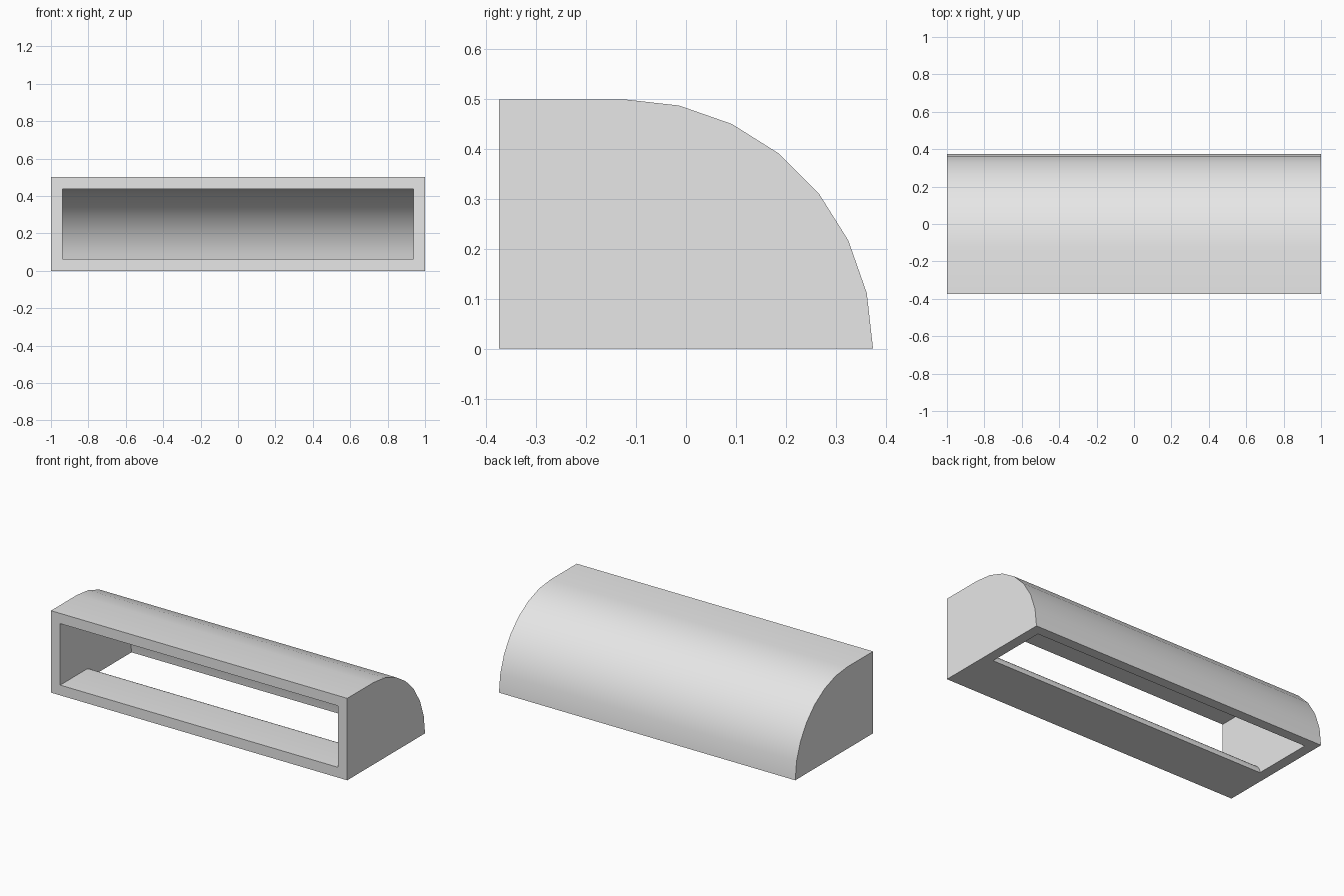
import bpy, bmesh
from math import sin, cos, pi

cube = bpy.data.objects.get("Cube")
if cube:
    bpy.data.objects.remove(cube)

HALF = 1.0          # half length along x
WALL = 0.0625       # wall thickness
RADIUS = 0.5        # outer bend radius
BEND_Y = -0.125     # bend axis, at z = 0
FRONT = -0.375
STEPS = 7

grey = bpy.data.materials.new("light_grey")
grey.use_nodes = True
colour = (0.8, 0.8, 0.8, 1)
grey.diffuse_color = colour
grey.node_tree.nodes["Principled BSDF"].inputs["Base Color"].default_value = colour


def bend(radius):
    """Quarter arc from the top of the bend down to the floor."""
    angles = [i * pi / 2 / STEPS for i in range(STEPS + 1)]
    return [(BEND_Y + radius * sin(a), radius * cos(a)) for a in angles]


def prism(name, profile, half):
    """Extrude a (y, z) profile along x, centred."""
    bm = bmesh.new()
    face = bm.faces.new([bm.verts.new((-half, y, z)) for y, z in profile])
    ext = bmesh.ops.extrude_face_region(bm, geom=[face])
    verts = [g for g in ext["geom"] if isinstance(g, bmesh.types.BMVert)]
    bmesh.ops.translate(bm, verts=verts, vec=(2 * half, 0, 0))
    bmesh.ops.recalc_face_normals(bm, faces=bm.faces)
    mesh = bpy.data.meshes.new(name)
    bm.to_mesh(mesh)
    bm.free()
    mesh.materials.append(grey)
    obj = bpy.data.objects.new(name, mesh)
    bpy.context.collection.objects.link(obj)
    return obj


# Solid quarter-round body
body = prism("duct_elbow", [(FRONT, 0), (FRONT, RADIUS)] + bend(RADIUS), HALF)

# Curved passage from the front opening down to the bottom opening
outer, inner = bend(RADIUS - WALL), bend(WALL)
past_front, below = FRONT - 0.1, -0.1
passage = prism(
    "passage_cutter",
    [(past_front, outer[0][1])] + outer
    + [(outer[-1][0], below), (inner[-1][0], below)]
    + inner[::-1] + [(past_front, WALL)],
    HALF - WALL)
passage.hide_render = True

cut = body.modifiers.new("passage", "BOOLEAN")
cut.operation = "DIFFERENCE"
cut.solver = "EXACT"
cut.object = passage

bpy.ops.object.select_all(action="DESELECT")
body.select_set(True)
bpy.context.view_layer.objects.active = body
bpy.ops.object.modifier_apply(modifier=cut.name)
bpy.data.objects.remove(passage)

# Smooth bends, crisp edges
bpy.ops.object.shade_smooth_by_angle(angle=pi / 6)
